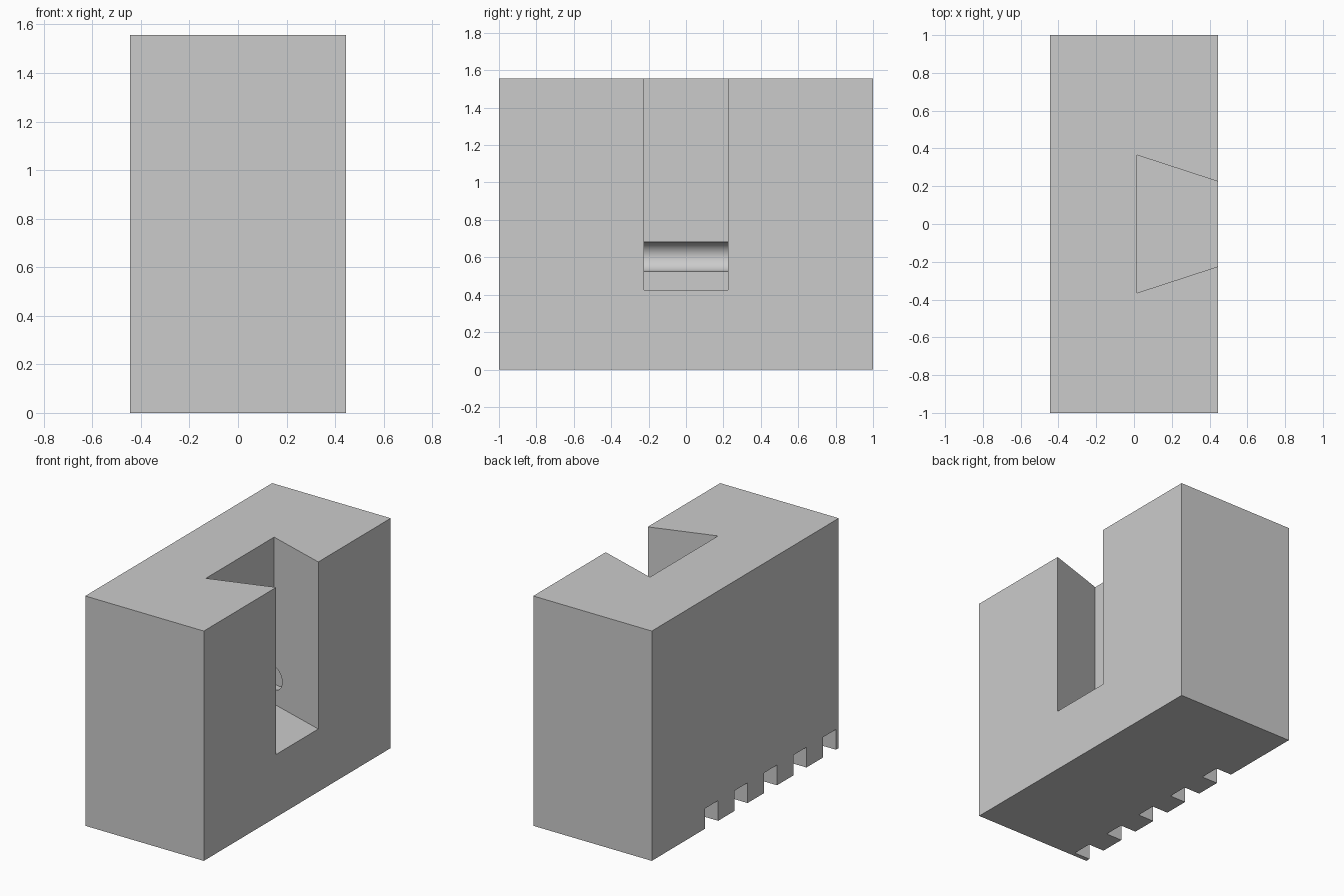
import bpy
import bmesh
import math
from mathutils import Matrix

HALF_W, HALF_L, HEIGHT = 0.444, 1.0, 1.556

cube = bpy.data.objects.get("Cube")
if cube:
    bpy.data.objects.remove(cube, do_unlink=True)

grey = bpy.data.materials.new("plain grey")
grey.use_nodes = True
COLOUR = (0.6, 0.6, 0.6, 1)
grey.diffuse_color = COLOUR
grey.node_tree.nodes["Principled BSDF"].inputs["Base Color"].default_value = COLOUR


def finish(name, bm):
    bmesh.ops.recalc_face_normals(bm, faces=bm.faces)
    mesh = bpy.data.meshes.new(name)
    bm.to_mesh(mesh)
    bm.free()
    mesh.materials.append(grey)
    obj = bpy.data.objects.new(name, mesh)
    bpy.context.scene.collection.objects.link(obj)
    return obj


def prism(name, outline, z0, z1):
    """Extrude an xy outline from z0 to z1."""
    bm = bmesh.new()
    face = bm.faces.new([bm.verts.new((x, y, z0)) for x, y in outline])
    top = bmesh.ops.extrude_face_region(bm, geom=[face])["geom"]
    verts = [v for v in top if isinstance(v, bmesh.types.BMVert)]
    bmesh.ops.translate(bm, verts=verts, vec=(0, 0, z1 - z0))
    return finish(name, bm)


def box(name, x0, x1, y0, y1, z0, z1):
    return prism(name, [(x0, y0), (x1, y0), (x1, y1), (x0, y1)], z0, z1)


# Main block
block = box("block", -HALF_W, HALF_W, -HALF_L, HALF_L, 0, HEIGHT)

# Dovetail slot, widening inwards and open at the side and top
BACK_X, BACK_Y, MOUTH_Y = 0.015, 0.365, 0.225
reach = 0.1
flare = (BACK_Y - MOUTH_Y) / (HALF_W - BACK_X)
end_y = MOUTH_Y - flare * reach
slot = prism("slot_cutter",
             [(BACK_X, -BACK_Y), (HALF_W + reach, -end_y),
              (HALF_W + reach, end_y), (BACK_X, BACK_Y)],
             0.425, HEIGHT + 0.1)
cutters = [slot]

# Round cross groove in the back wall of the slot
bm = bmesh.new()
bmesh.ops.create_cone(bm, cap_ends=True, segments=48, radius1=0.078,
                      radius2=0.078, depth=0.84,
                      matrix=Matrix.Translation((BACK_X, 0, 0.603))
                      @ Matrix.Rotation(math.pi / 2, 4, "X"))
cutters.append(finish("groove_cutter", bm))

# Row of square notches along the lower left edge
for i in range(5):
    y = 0.36 - 0.315 * i
    cutters.append(box(f"notch_cutter_{i + 1}", -HALF_W - 0.1, -HALF_W + 0.12,
                       y - 0.07, y + 0.07, -0.1, 0.137))

for cutter in cutters:
    mod = block.modifiers.new(cutter.name, "BOOLEAN")
    mod.operation = "DIFFERENCE"
    mod.solver = "EXACT"
    mod.object = cutter

# Apply the cuts, remove the cutters and smooth the groove
bpy.context.view_layer.update()
result = bpy.data.meshes.new_from_object(
    block.evaluated_get(bpy.context.evaluated_depsgraph_get()))
block.modifiers.clear()
block.data = result
for cutter in cutters:
    bpy.data.objects.remove(cutter, do_unlink=True)
bpy.ops.object.select_all(action="DESELECT")
block.select_set(True)
bpy.context.view_layer.objects.active = block
bpy.ops.object.shade_smooth_by_angle(angle=math.radians(30))
